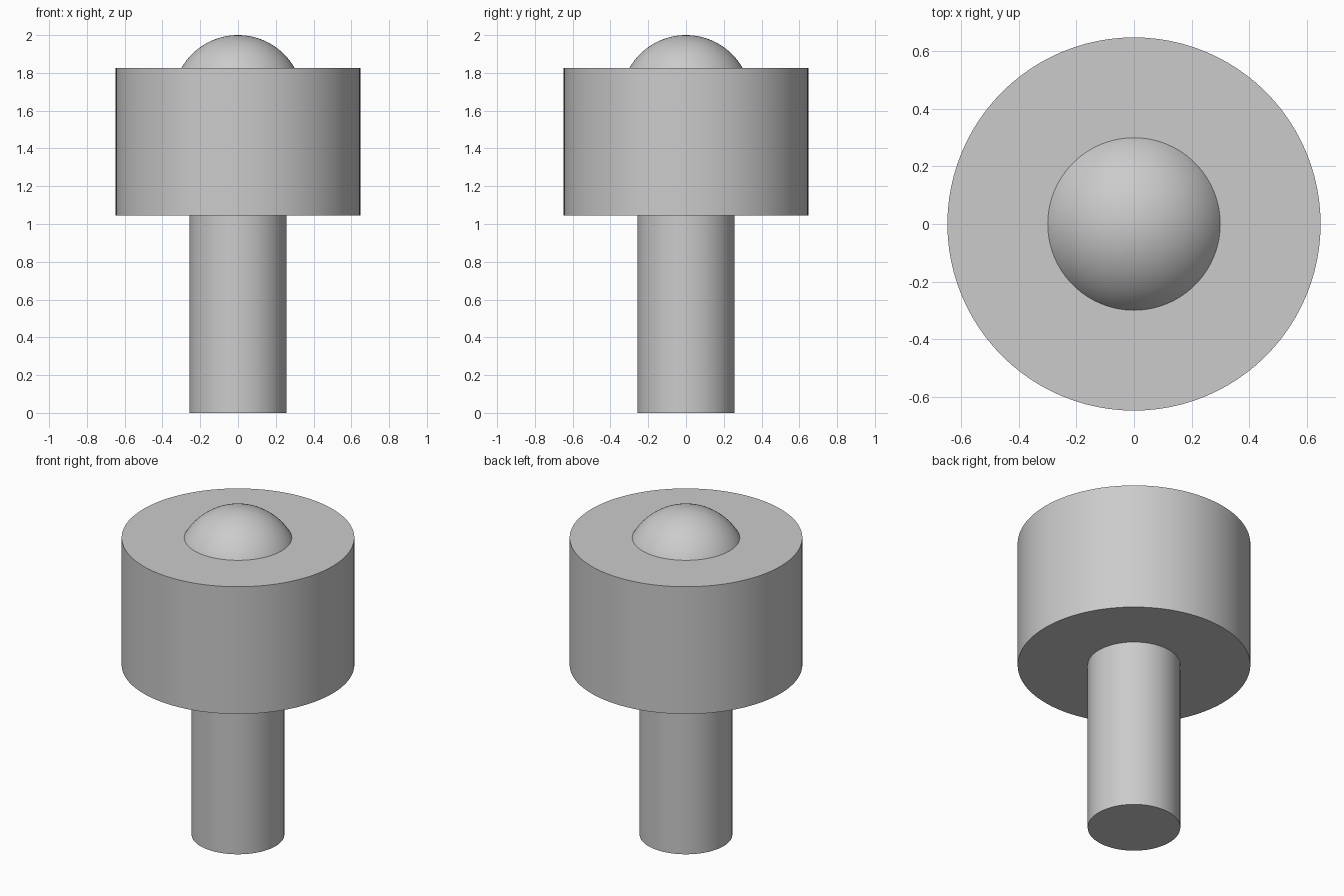
import bpy
import math

default_cube = bpy.data.objects.get("Cube")
if default_cube:
    bpy.data.objects.remove(default_cube, do_unlink=True)

STEM_RADIUS, HEAD_RADIUS, BALL_RADIUS = 0.258, 0.648, 0.345
HEAD_BOTTOM, HEAD_TOP, TOTAL_HEIGHT = 1.044, 1.826, 2.0

grey = bpy.data.materials.new("light_grey_metal")
grey.use_nodes = True
colour = (0.6, 0.6, 0.6, 1)
grey.diffuse_color = colour
grey.node_tree.nodes["Principled BSDF"].inputs["Base Color"].default_value = colour


def finish(name):
    """Name the active part, colour it and smooth its curved faces."""
    part = bpy.context.object
    part.name = part.data.name = name
    part.data.materials.append(grey)
    bpy.ops.object.shade_smooth_by_angle(angle=math.radians(30))
    return part


def upright_cylinder(name, radius, bottom, top):
    bpy.ops.mesh.primitive_cylinder_add(
        vertices=96, radius=radius, depth=top - bottom,
        location=(0, 0, (bottom + top) / 2))
    return finish(name)


# Mounting stem and the wide housing on top of it
upright_cylinder("stem", STEM_RADIUS, 0, HEAD_BOTTOM)
upright_cylinder("housing", HEAD_RADIUS, HEAD_BOTTOM, HEAD_TOP)

# Ball seated in the housing, with its cap standing proud
bpy.ops.mesh.primitive_uv_sphere_add(
    segments=96, ring_count=48, radius=BALL_RADIUS,
    location=(0, 0, TOTAL_HEIGHT - BALL_RADIUS))
finish("ball")
